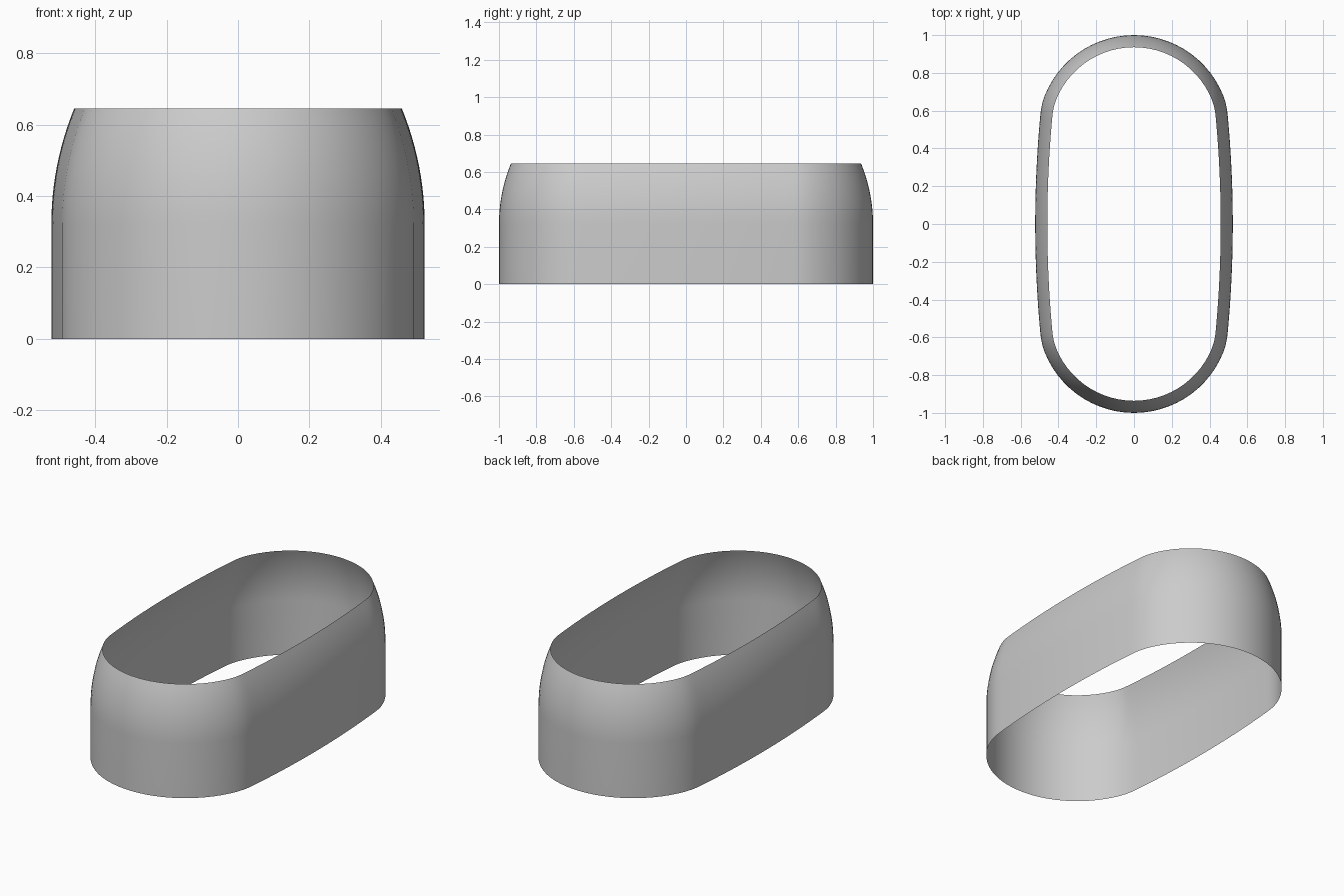
import bpy, bmesh, math
from mathutils import Vector

if "Cube" in bpy.data.objects:
    bpy.data.objects.remove(bpy.data.objects["Cube"])

HALF_X, HALF_Y, HEIGHT = 0.523, 1.0, 0.645
STRAIGHT, INSET = 0.32, 0.064          # height of vertical wall, inward lean at the rim
CORNER = Vector((0.49, 0.635))         # where bowed side meets rounded end


def outline():
    """Closed plan curve: gently bowed sides, round ends, softened corners."""
    bow = HALF_X - CORNER.x
    side_n, end_n = 20, 14
    quarter = [Vector((HALF_X - bow * (i / side_n) ** 2, CORNER.y * i / side_n))
               for i in range(side_n)]
    r = (CORNER.x ** 2 + (HALF_Y - CORNER.y) ** 2) / (2 * (HALF_Y - CORNER.y))
    cy = HALF_Y - r
    a0 = math.atan2(CORNER.y - cy, CORNER.x)
    for i in range(end_n + 1):
        a = a0 + (math.pi / 2 - a0) * i / end_n
        quarter.append(Vector((r * math.cos(a), cy + r * math.sin(a))))
    half = quarter + [Vector((-p.x, p.y)) for p in quarter[-2::-1]]
    pts = half + [-p for p in half[1:-1]]
    for _ in range(2):
        n = len(pts)
        pts = [(pts[i - 1] + 2 * pts[i] + pts[(i + 1) % n]) / 4 for i in range(n)]
    sx = HALF_X / max(p.x for p in pts)
    sy = HALF_Y / max(p.y for p in pts)
    return [Vector((p.x * sx, p.y * sy)) for p in pts]


def wall_profile(steps=12):
    """(inset, z) pairs: vertical wall, then an arc leaning inward."""
    rise = HEIGHT - STRAIGHT
    radius = (rise ** 2 + INSET ** 2) / (2 * INSET)
    prof = [(0, 0)]
    for i in range(steps + 1):
        h = rise * i / steps
        prof.append((radius - math.sqrt(radius ** 2 - h ** 2), STRAIGHT + h))
    return prof


# Open, single-skin wall swept around the plan curve
pts = outline()
n = len(pts)
inward = []
for i in range(n):
    t = (pts[(i + 1) % n] - pts[i - 1]).normalized()
    inward.append(Vector((-t.y, t.x)))

bm = bmesh.new()
rings = [[bm.verts.new((*(p + d * inset), z)) for p, d in zip(pts, inward)]
         for inset, z in wall_profile()]
for low, high in zip(rings, rings[1:]):
    for i in range(n):
        j = (i + 1) % n
        bm.faces.new((low[i], low[j], high[j], high[i])).smooth = True

mesh = bpy.data.meshes.new("oval_shell")
bm.to_mesh(mesh)
bm.free()
bpy.context.collection.objects.link(bpy.data.objects.new("oval_shell", mesh))
